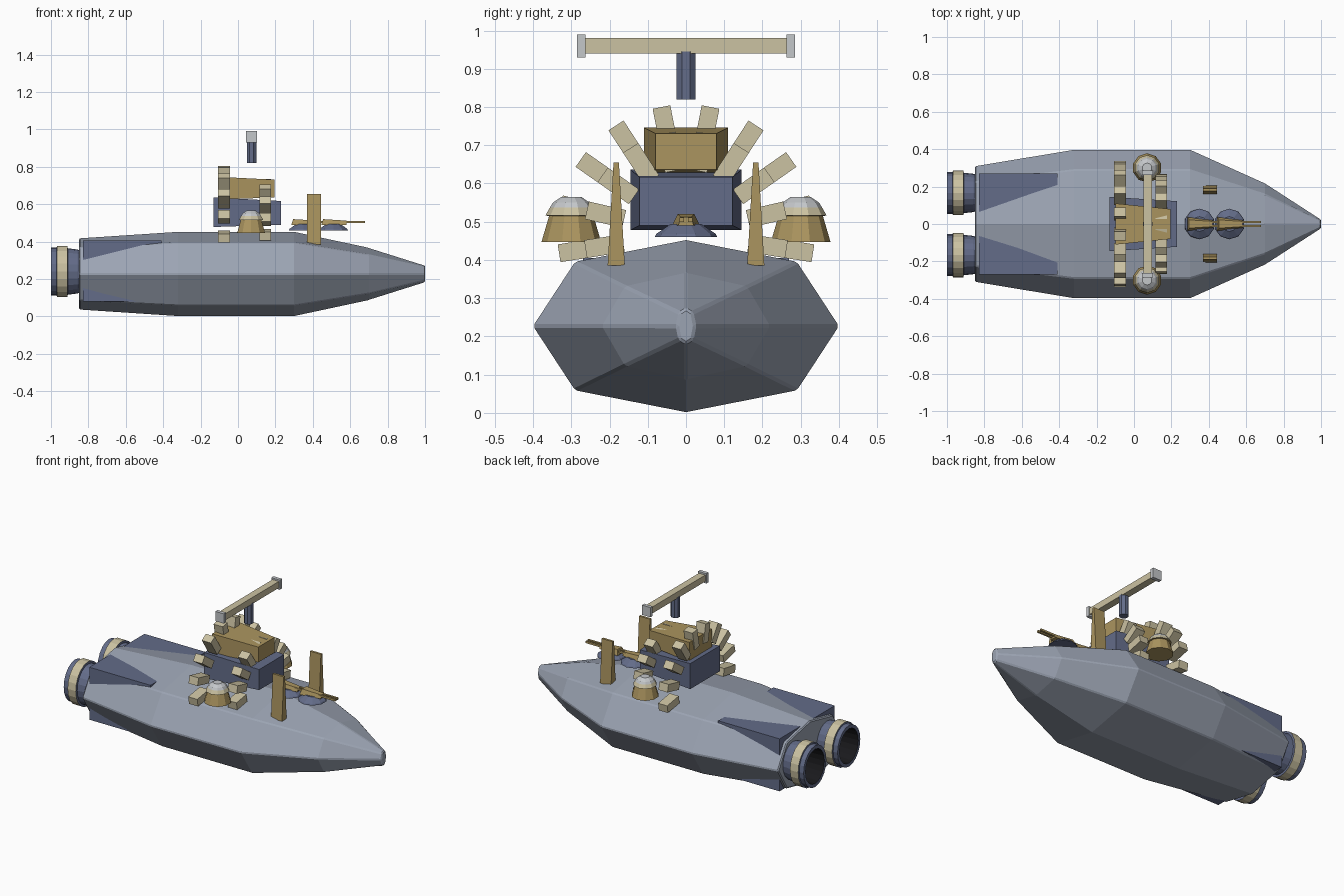
import bpy, bmesh, math
from mathutils import Matrix, Vector

if "Cube" in bpy.data.objects:
    bpy.data.objects.remove(bpy.data.objects["Cube"])


def material(name, rgb):
    m = bpy.data.materials.new(name)
    m.diffuse_color = (*rgb, 1)
    m.use_nodes = True
    m.node_tree.nodes["Principled BSDF"].inputs["Base Color"].default_value = m.diffuse_color
    return m


GREY = material("hull grey", (0.33, 0.37, 0.45))
BLUE = material("slate blue", (0.125, 0.15, 0.25))
GOLD = material("dull gold", (0.41, 0.30, 0.115))
TAN = material("pale tan", (0.60, 0.54, 0.36))
LIGHT = material("light grey", (0.55, 0.57, 0.59))
BLACK = material("black", (0.01, 0.01, 0.012))


def add(name, verts, faces, mats, rule=None, fix=True):
    me = bpy.data.meshes.new(name)
    me.from_pydata(verts, [], faces)
    for m in mats:
        me.materials.append(m)
    if rule:
        for i, p in enumerate(me.polygons):
            p.material_index = rule(i)
    if fix:
        bm = bmesh.new()
        bm.from_mesh(me)
        bmesh.ops.recalc_face_normals(bm, faces=bm.faces)
        bm.to_mesh(me)
        bm.free()
    ob = bpy.data.objects.new(name, me)
    bpy.context.collection.objects.link(ob)
    return ob


def loft(name, rings, mats, rule=None, caps=True):
    """Skin equal-length rings; rule maps band number to material slot."""
    n = len(rings[0])
    verts = [v for r in rings for v in r]
    faces = [(k * n + i, k * n + (i + 1) % n, (k + 1) * n + (i + 1) % n, (k + 1) * n + i)
             for k in range(len(rings) - 1) for i in range(n)]
    if caps:
        faces += [tuple(range(n)), tuple(range(len(verts) - n, len(verts)))]
    last = len(rings) - 2
    def band(i):
        k = i // n
        if k > last:
            k = 0 if i == len(faces) - 2 else last
        return rule(k)
    return add(name, verts, faces, mats, band if rule else None)


def rect_x(x, hy, z0, z1):
    return [(x, -hy, z0), (x, hy, z0), (x, hy, z1), (x, -hy, z1)]


def rect_z(z, x0, x1, y0, y1):
    return [(x0, y0, z), (x1, y0, z), (x1, y1, z), (x0, y1, z)]


def circle_z(cx, cy, z, r, n=10):
    return [(cx + r * math.cos(math.tau * (i + .5) / n),
             cy + r * math.sin(math.tau * (i + .5) / n), z) for i in range(n)]


def box(name, x0, x1, y0, y1, z0, z1, mat):
    return loft(name, [rect_z(z0, x0, x1, y0, y1), rect_z(z1, x0, x1, y0, y1)], [mat])


# Hull: eight-sided section scaled along the length
section = [(0, .225), (.29, .168), (.40, 0), (.29, -.168),
           (0, -.225), (-.29, -.168), (-.40, 0), (-.29, .168)]
stations = [(-.85, .78, .845), (-.32, 1, 1), (.30, 1, 1), (.70, .55, .62), (1.0, .06, .21)]
hull = loft("hull", [[(x, y * sy, .227 + z * sz) for y, z in section]
                     for x, sy, sz in stations], [GREY])
bev = hull.modifiers.new("soft edges", 'BEVEL')
bev.width = .006
bev.limit_method = 'ANGLE'
bev.angle_limit = math.radians(25)

# Stern block whose corners break through the hull
box("stern_block", -.83, -.41, -.27, .27, .08, .405, BLUE)

# Engines: open nozzles with a tan band and black lining
profile = [(-.80, .10), (-.86, .118), (-.91, .124), (-.912, .137), (-.968, .137),
           (-.97, .128), (-1.0, .128), (-1.0, .106), (-.845, .098)]
slots = [0, 0, 0, 1, 0, 0, 0, 2]
for side in (-1, 1):
    N = 20
    rings = [[(x, side * .166 + .87 * r * math.cos(math.tau * i / N),
               .24 + r * math.sin(math.tau * i / N)) for i in range(N)] for x, r in profile]
    eng = loft("engine", rings, [BLUE, TAN, BLACK], lambda k: slots[k], caps=False)
    # make sure the open lathe faces outwards
    p = eng.data.polygons[N + 1]
    if p.normal.dot(p.center - Vector((p.center.x, side * .166, .24))) < 0:
        eng.data.flip_normals()

# Bridge: two tapered blocks
loft("bridge_lower", [rect_x(-.13, .145, .478, .636), rect_x(.23, .122, .49, .617)], [BLUE])
loft("bridge_upper", [rect_x(-.10, .11, .625, .746), rect_x(.195, .08, .636, .731)], [GOLD])

# Mast and sensor bar
loft("mast", [circle_z(.073, 0, .82, .027, 8), circle_z(.073, 0, .945, .027, 8)], [BLUE])
box("sensor_bar", .052, .096, -.265, .265, .94, .98, TAN)
for s in (-1, 1):
    y0, y1 = sorted((s * .263, s * .285))
    box("sensor_cap", .044, .102, y0, y1, .93, .99, LIGHT)

# Two arcs of radial blocks around the bridge
def arc(name, x, outer, length):
    for a in (79, 57, 35, 13, -9):
        for s in (-1, 1):
            t = math.radians(a if s > 0 else 180 - a)
            ob = box(name, -.031, .031, outer - length, outer, -.0235, .0235, TAN)
            ob.data.transform(Matrix.Translation((x, 0, .47)) @ Matrix.Rotation(t, 4, 'X'))

arc("rear_arc_block", -.075, .336, .115)
arc("front_arc_block", .145, .266, .10)

# Side domes and upright fins
for s in (-1, 1):
    y = s * .30
    steps = [(.447, .078), (.515, .058), (.516, .068), (.537, .056), (.55, .048), (.565, .026)]
    loft("side_dome", [circle_z(.07, y, z, r) for z, r in steps],
         [GOLD, TAN, LIGHT], lambda k: (0, 0, 1, 2, 2)[k])
    loft("upright_fin", [rect_z(.385, .37, .445, s * .1825 - .0225, s * .1825 + .0225),
                         rect_z(.655, .37, .445, s * .1825 - .007, s * .1825 + .007)], [GOLD])

# Deck guns: blue base, wedge body, twin barrels
for x in (.35, .51):
    loft("gun_base", [circle_z(x, 0, .46, .082), circle_z(x, 0, .468, .078),
                      circle_z(x, 0, .494, .04)], [BLUE])
    loft("gun_body", [
        [(x - .065, -.037, .488), (x - .065, .037, .488), (x - .055, .022, .52), (x - .055, -.022, .52)],
        [(x + .07, -.02, .49), (x + .07, .02, .49), (x + .07, .014, .512), (x + .07, -.014, .512)]],
        [GOLD])
    for y in (-.011, .011):
        box("gun_barrel", x + .05, x + .168, y - .006, y + .006, .499, .511, GOLD)
